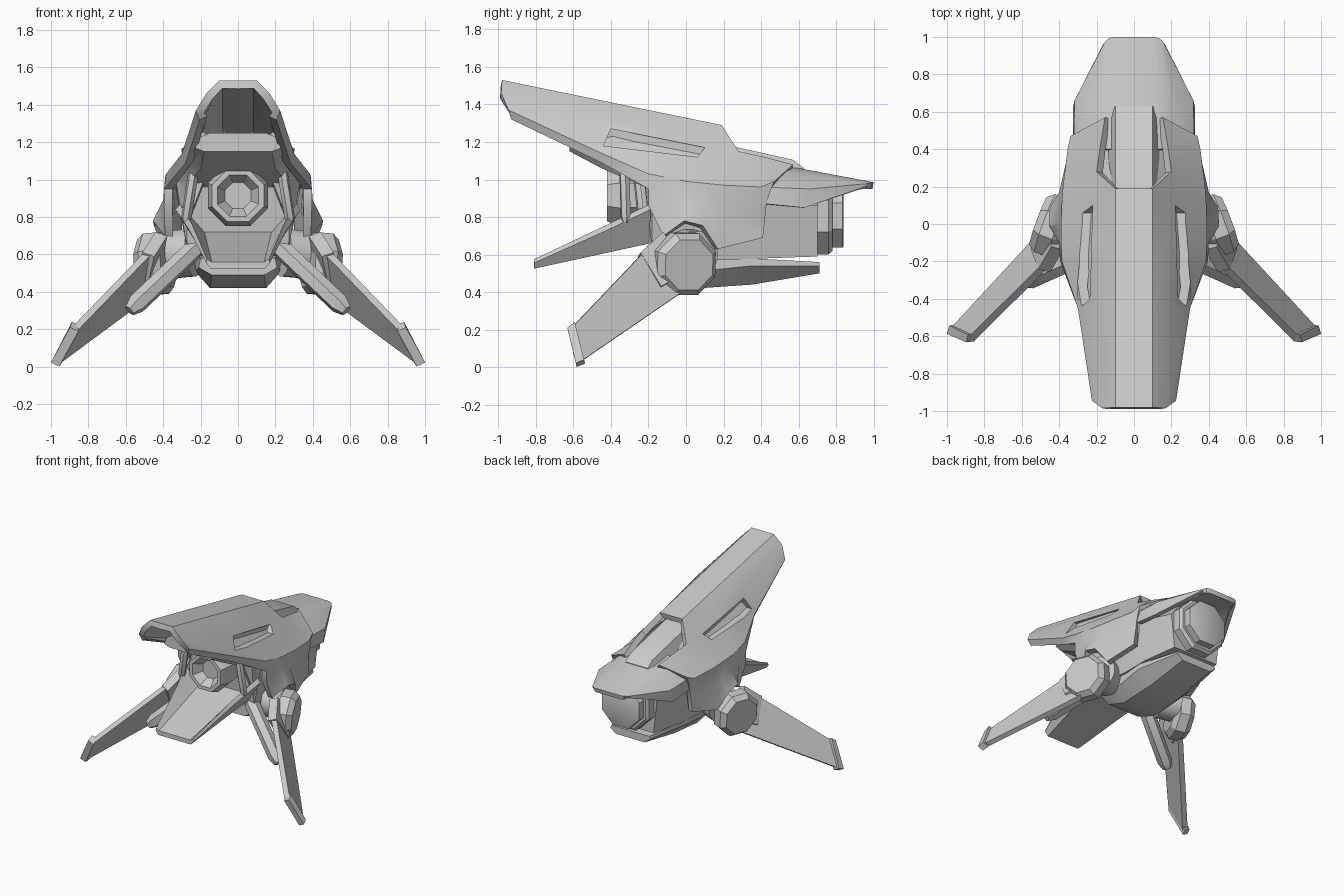
import bpy, bmesh, math
from mathutils import Vector

cube = bpy.data.objects.get("Cube")
if cube:
    bpy.data.objects.remove(cube, do_unlink=True)

GREY = (0.6, 0.6, 0.6, 1)
hull = bpy.data.materials.new("hull grey")
hull.use_nodes = True
hull.diffuse_color = GREY
hull.node_tree.nodes["Principled BSDF"].inputs["Base Color"].default_value = GREY


def build(name, verts, faces, mirror=False, solid=0, recalc=True, cutter=None):
    """Make an object, run its modifiers and set sharp-angle smoothing."""
    bm = bmesh.new()
    vs = [bm.verts.new(v) for v in verts]
    for f in faces:
        bm.faces.new([vs[i] for i in f])
    if recalc:
        bmesh.ops.recalc_face_normals(bm, faces=bm.faces)
    me = bpy.data.meshes.new(name)
    bm.to_mesh(me)
    bm.free()
    ob = bpy.data.objects.new(name, me)
    bpy.context.collection.objects.link(ob)
    me.materials.append(hull)
    if mirror:
        ob.modifiers.new("mirror", "MIRROR")
    if solid:
        m = ob.modifiers.new("thickness", "SOLIDIFY")
        m.thickness, m.offset = solid, -1
    if cutter:
        m = ob.modifiers.new("cut", "BOOLEAN")
        m.operation, m.object, m.solver = "DIFFERENCE", cutter, "EXACT"
    bpy.ops.object.select_all(action="DESELECT")
    ob.select_set(True)
    bpy.context.view_layer.objects.active = ob
    bpy.ops.object.convert(target="MESH")
    bpy.ops.object.shade_smooth_by_angle(angle=math.radians(30))
    return ob


def bridge(rings, n):
    """Faces of a closed tube of rings with n points, capped at both ends."""
    faces = [range(n), range((rings - 1) * n, rings * n)]
    for j in range(rings - 1):
        for i in range(n):
            k = (i + 1) % n
            faces.append((j * n + i, j * n + k, (j + 1) * n + k, (j + 1) * n + i))
    return faces


def loft(name, sections):
    """Symmetric body from half sections: y -> (x, z) points, top to bottom."""
    verts = []
    for y, half in sections.items():
        verts += [(x, y, z) for x, z in half]
        verts += [(-x, y, z) for x, z in reversed(half)]
    n = 2 * len(half)
    return build(name, verts, bridge(len(sections), n))


def lathe(name, origin, axis, profile, sides=8, mirror=False):
    """Faceted turned part: profile of (radius, distance along axis)."""
    q = Vector(axis).to_track_quat("Z", "Y")
    verts = []
    for r, h in profile:
        for i in range(sides):
            a = (i + 0.5) * math.tau / sides
            verts.append(Vector(origin) + q @ Vector((r * math.cos(a), r * math.sin(a), h)))
    return build(name, verts, bridge(len(profile), sides), mirror)


def bar(name, start, end, r, sides=6):
    """Mirrored strut with chamfered ends."""
    axis = Vector(end) - Vector(start)
    n = axis.length
    return lathe(name, start, axis, [(r * 0.6, 0), (r, r), (r, n - r), (r * 0.6, n)], sides, True)


def slab(name, corners, thick):
    """Mirrored flat plate around the given outline."""
    c = [Vector(p) for p in corners]
    off = (c[1] - c[0]).cross(c[-1] - c[0]).normalized() * thick / 2
    return build(name, [p + off for p in c] + [p - off for p in c], bridge(2, len(c)), True)


def skin(name, rails, solid, cutter=None):
    """Mirrored shell from lengthwise rails; None leaves the grid open."""
    verts, index, faces = [], {}, []
    for i, rail in enumerate(rails):
        for j, p in enumerate(rail):
            if p:
                index[i, j] = len(verts)
                verts.append(p)
    for i in range(len(rails) - 1):
        for j in range(len(rails[0]) - 1):
            keys = [(i, j), (i + 1, j), (i + 1, j + 1), (i, j + 1)]
            if all(k in index for k in keys):
                faces.append([index[k] for k in keys])
    return build(name, verts, faces, True, solid, False, cutter)


def line(start, end, stations):
    """Straight rail: points between two ends at the given y positions."""
    a, b = Vector(start), Vector(end)
    return [a.lerp(b, (y - a.y) / (b.y - a.y)) for y in stations]


# Upper shell with the raised hood, flared pivot arches and side vent openings
vent = [(-0.44, 1.18), (-0.4, 1.27), (0.1, 1.17), (0.06, 1.12)]
cutter = build("vent_cutter", [(x, y, z) for x in (0.21, 0.5) for y, z in vent], bridge(2, 4), True)
cutter.hide_render = True
ridge = line((0.1, -0.98, 1.53), (0.1, 0.19, 1.29), (-0.98, -0.45, -0.2, -0.1, 0, 0.1, 0.19)) + [None, None]
shoulder = [(0.17, -0.985, 1.46)] + line((0.2, -0.45, 1.33), (0.2, 0.28, 1.15), (-0.45, -0.2, -0.1, 0, 0.13, 0.28))
shoulder += [(0.18, 0.42, 1.12), (0.155, 0.57, 1.08)]
side = [(0.225, -0.945, 1.37), (0.3, -0.45, 1.14), (0.385, -0.2, 1.03), (0.39, -0.1, 1.01),
        (0.39, 0, 0.99), (0.387, 0.1, 0.98), (0.38, 0.2, 0.97), (0.355, 0.4, 0.96), (0.34, 0.47, 0.99)]
waist = [(0.205, -0.93, 1.32), (0.28, -0.45, 1.09), (0.395, -0.2, 0.95), (0.4, -0.1, 0.89),
         (0.4, 0, 0.88), (0.395, 0.1, 0.86), (0.38, 0.2, 0.8), (0.35, 0.4, 0.82), (0.338, 0.45, 0.94)]
skirt = [None, None, (0.395, -0.2, 0.86), (0.39, -0.12, 0.7), (0.455, -0.01, 0.78),
         (0.45, 0.09, 0.755), (0.4, 0.17, 0.63), (0.345, 0.41, 0.69), (0.335, 0.43, 0.88)]
centre = [p and (0, p[1], p[2]) for p in ridge]
skin("upper_shell", [centre, ridge, shoulder, side, waist, skirt], 0.045, cutter)
bpy.data.objects.remove(cutter, do_unlink=True)
slab("vent_floor", [(0.18, -0.44, 1.25), (0.17, 0.08, 1.16), (0.29, 0.08, 1.04), (0.26, -0.44, 1.12)], 0.02)

# Tail cowl
tail_top = [(0.1, 0.4, 1.09), (0.12, 0.63, 1.055), (0.11, 1.0, 0.985)]
skin("tail_cowl", [
    [(0, y, z) for x, y, z in tail_top], tail_top,
    [(0.2, 0.4, 1.07), (0.21, 0.63, 1.03), (0.14, 0.99, 0.983)],
    [(0.322, 0.4, 0.96), (0.318, 0.66, 0.95), (0.16, 0.965, 0.978)],
    [(0.328, 0.43, 0.87), (0.325, 0.63, 0.85), (0.163, 0.965, 0.965)]], 0.035)

# Dorsal canopy behind the hood
loft("canopy", {
    0.1: [(0.1, 1.21), (0.14, 1.08)],
    0.57: [(0.1, 1.105), (0.135, 1.03)],
    0.63: [(0.1, 1.06), (0.115, 1.02)]})

# Inner fuselage
loft("fuselage", {
    -0.62: [(0.15, 1.25), (0.2, 1.23), (0.23, 1.17), (0.18, 1.15)],
    -0.45: [(0.15, 1.25), (0.19, 1.22), (0.24, 1.12), (0.2, 1.06)],
    -0.22: [(0.12, 1.24), (0.16, 1.2), (0.32, 1.0), (0.28, 0.96)],
    -0.18: [(0.1, 1.23), (0.15, 1.18), (0.33, 0.98), (0.27, 0.62)],
    0.2: [(0.1, 1.15), (0.15, 1.1), (0.33, 0.93), (0.26, 0.57)],
    0.42: [(0.1, 1.05), (0.15, 1.02), (0.29, 0.9), (0.25, 0.58)],
    0.7: [(0.1, 0.97), (0.16, 0.95), (0.23, 0.86), (0.2, 0.59)]})

# Belly keel
loft("belly", {
    -0.12: [(0.2, 0.58), (0.21, 0.53), (0.14, 0.49)],
    0.06: [(0.24, 0.6), (0.23, 0.51), (0.15, 0.42)],
    0.35: [(0.25, 0.58), (0.25, 0.54), (0.14, 0.44)],
    0.71: [(0.17, 0.56), (0.18, 0.54), (0.13, 0.5)]})

# Front jaw tray
loft("jaw", {
    -0.81: [(0.14, 0.56), (0.165, 0.575), (0.17, 0.555), (0.145, 0.525)],
    -0.42: [(0.165, 0.66), (0.245, 0.76), (0.26, 0.73), (0.19, 0.61)],
    -0.19: [(0.18, 0.72), (0.31, 0.87), (0.335, 0.84), (0.22, 0.66)]})

# Front nozzle and rear engine
lathe("front_nozzle", (0, -0.1, 0.915), (0, -1, 0),
      [(0.12, 0), (0.165, 0.12), (0.175, 0.25), (0.15, 0.32), (0.12, 0.32), (0.075, 0.25)])
lathe("rear_engine", (0, 0.62, 0.805), (0, 1, 0),
      [(0.22, 0), (0.22, 0.14), (0.2, 0.16), (0.18, 0.16), (0.18, 0.215), (0.17, 0.22)])

# Braces beside the nozzle
bar("nozzle_brace", (0.23, -0.33, 1.09), (0.28, -0.32, 0.77), 0.028)
bar("inner_brace", (0.13, -0.28, 1.16), (0.27, -0.24, 0.8), 0.02, 4)

# Leg pivots: a hub collar and a chamfered eight-sided pod
axis = Vector((0.92, 0.34, -0.08)).normalized()
lathe("pivot_collar", (0.24, 0.0, 0.61), axis, [(0.13, 0), (0.13, 0.14)], 16, True)
lathe("pivot_pod", (0.37, -0.035, 0.557), axis, [(0.14, 0), (0.178, 0.035), (0.178, 0.11), (0.145, 0.15)], 8, True)

# Blade legs with root clamps and foot fins
slab("leg", [(0.45, -0.2, 0.64), (0.865, -0.61, 0.21), (0.973, -0.575, 0.02), (0.46, -0.02, 0.4)], 0.04)
slab("leg_clamp", [(0.41, -0.13, 0.71), (0.48, -0.25, 0.6), (0.52, -0.14, 0.42), (0.45, 0.0, 0.5)], 0.07)
slab("foot_fin", [(0.865, -0.59, 0.23), (0.875, -0.63, 0.2), (0.978, -0.585, 0.012), (0.965, -0.54, 0.03)], 0.05)

# Lower support struts
bar("support_strut", (0.2, -0.14, 0.66), (0.58, -0.31, 0.3), 0.055)
